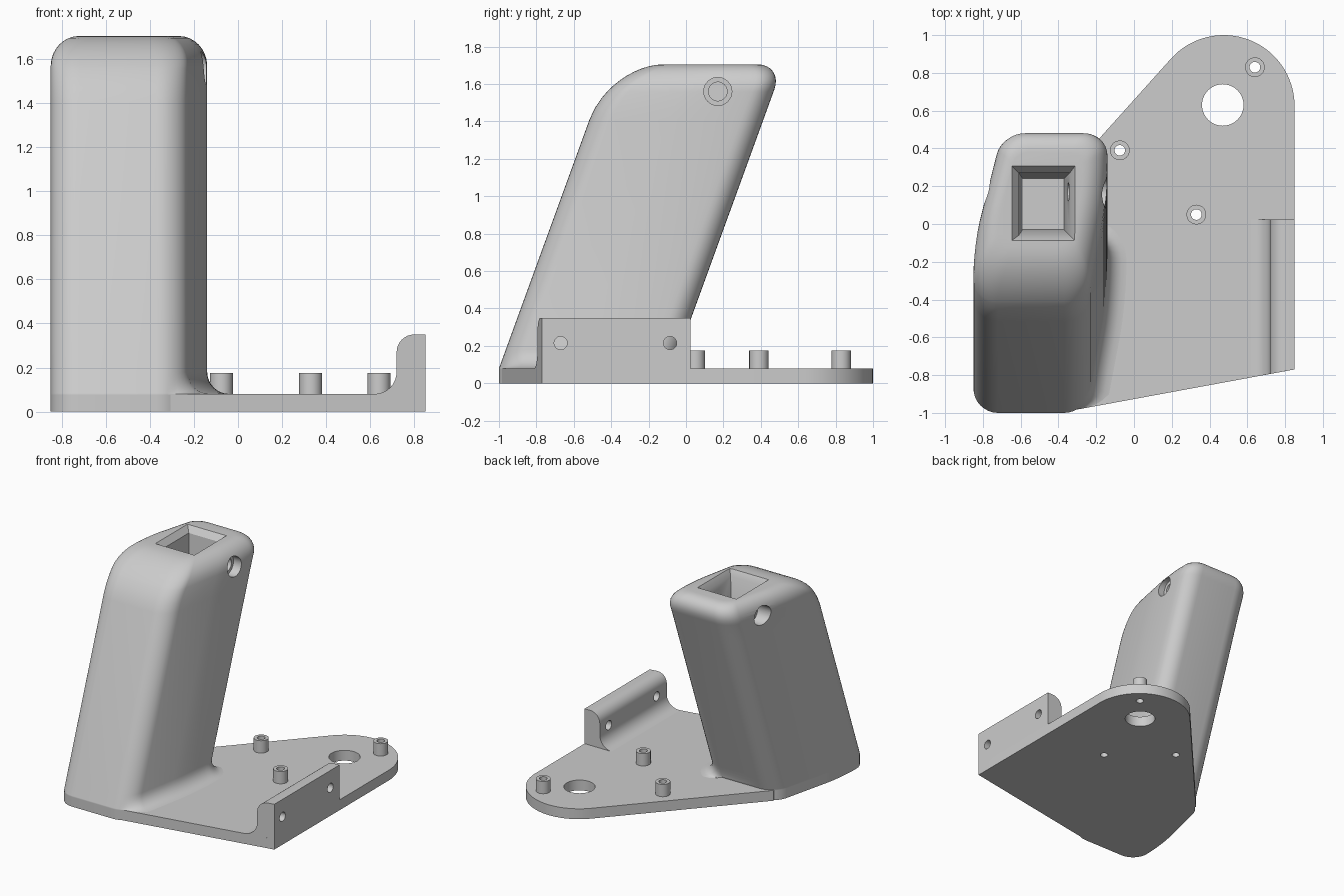
import bpy, bmesh, math
from mathutils import Vector

if "Cube" in bpy.data.objects:
    bpy.data.objects.remove(bpy.data.objects["Cube"])

COLOUR = (0.604, 0.604, 0.604, 1)
grey = bpy.data.materials.new("plain grey")
grey.use_nodes = True
grey.diffuse_color = COLOUR
grey.node_tree.nodes["Principled BSDF"].inputs["Base Color"].default_value = COLOUR

PLATE = 0.08
LEAN = math.tan(math.radians(20))


def loft(name, rings):
    """Solid through a stack of equal-length closed rings."""
    bm = bmesh.new()
    loops = [[bm.verts.new(p) for p in ring] for ring in rings]
    n = len(loops[0])
    for a, b in zip(loops, loops[1:]):
        for i in range(n):
            j = (i + 1) % n
            bm.faces.new((a[i], a[j], b[j], b[i]))
    bm.faces.new(loops[0][::-1])
    bm.faces.new(loops[-1])
    bmesh.ops.recalc_face_normals(bm, faces=bm.faces)
    mesh = bpy.data.meshes.new(name)
    bm.to_mesh(mesh)
    bm.free()
    obj = bpy.data.objects.new(name, mesh)
    obj.data.materials.append(grey)
    bpy.context.collection.objects.link(obj)
    return obj


def prism(name, outline, z0, z1):
    return loft(name, [[(x, y, z) for x, y in outline] for z in (z0, z1)])


def arc(cx, cy, r, a0, a1, steps):
    angles = [math.radians(a0 + (a1 - a0) * i / steps) for i in range(steps + 1)]
    return [(cx + r * math.cos(a), cy + r * math.sin(a)) for a in angles]


def circle(cx, cy, r):
    return arc(cx, cy, r, 0, 360, 40)[:-1]


def rod_x(y, z, r, x0, x1):
    return loft("cutter", [[(x, a, b) for a, b in circle(y, z, r)] for x in (x0, x1)])


def cut(obj, cutters):
    bpy.context.view_layer.objects.active = obj
    for cutter in cutters:
        cutter.hide_render = True
        mod = obj.modifiers.new("cut", 'BOOLEAN')
        mod.operation = 'DIFFERENCE'
        mod.solver = 'EXACT'
        mod.object = cutter
        bpy.ops.object.modifier_apply(modifier=mod.name)
        bpy.data.objects.remove(cutter)


def smooth(obj):
    bpy.ops.object.select_all(action='DESELECT')
    obj.select_set(True)
    bpy.context.view_layer.objects.active = obj
    bpy.ops.object.shade_smooth_by_angle(angle=math.radians(32))


def rounded(corners, steps=8):
    """Round each (x, y, tangent length) corner of a polygon."""
    pts = []
    for i, (x, y, t) in enumerate(corners):
        p = Vector((x, y))
        a = p + (Vector(corners[i - 1][:2]) - p).normalized() * t
        b = p + (Vector(corners[(i + 1) % len(corners)][:2]) - p).normalized() * t
        c, d = a.lerp(p, 0.55), b.lerp(p, 0.55)
        for k in range(steps + 1):
            u = k / steps
            v = 1 - u
            pts.append(a * v**3 + c * 3 * v * v * u + d * 3 * v * u * u + b * u**3)
    return pts


def clamp(v):
    return max(0.0, min(1.0, v))


# Leaning grip: horizontal sections sheared backward, rounded at the top
LEFT, RIGHT, FRONT, BACK, TOP = -0.85, -0.14, -1.0, -0.07, 1.705
section = rounded([(LEFT, FRONT, 0.13), (-0.25, FRONT, 0.12), (RIGHT, -0.4, 0.18),
                   (RIGHT, BACK, 0.12), (-0.70, BACK, 0.12), (LEFT, -0.7, 0.15)])


def inset(z, start, amount):
    u = clamp((z - start) / (TOP - start))
    return amount * (1 - math.sqrt(1 - u * u))


def grip_ring(z, foot=0.0):
    """Section at height z; foot widens the right side into a fillet."""
    side, front, back = inset(z, 1.57, 0.13), inset(z, 1.41, 0.29), inset(z, 1.57, 0.14)
    ring = []
    for i, p in enumerate(section):
        d = section[(i + 1) % len(section)] - section[i - 1]
        normal = Vector((d.y, -d.x)).normalized()
        q = p + normal * foot * clamp(2 * normal.x) * clamp((p.y + 0.98) / 0.1)
        x = q.x + side * (1 - 2 * (p.x - LEFT) / (RIGHT - LEFT))
        k = (p.y - FRONT) / (BACK - FRONT)
        y = q.y + front * (1 - k) - back * k + LEAN * max(0, z - PLATE)
        ring.append((x, y, z))
    return ring


def quarter(z0, z1, n):
    return [z0 + (z1 - z0) * math.sin(math.pi / 2 * i / n) for i in range(1, n + 1)]


rings = [grip_ring(0), grip_ring(PLATE - 0.005)]
for step in range(7):
    angle = math.pi / 2 * step / 6
    rings.append(grip_ring(PLATE + 0.1 * (1 - math.cos(angle)), 0.1 * (1 - math.sin(angle))))
rings += [grip_ring(z) for z in [1.41] + quarter(1.41, 1.57, 4) + quarter(1.57, TOP, 8)]
grip = loft("leaning_grip", rings)


# Tapered square socket and the screw holes in the grip sides
def rectangle(x0, x1, y0, y1, z):
    return [(x0, y0, z), (x1, y0, z), (x1, y1, z), (x0, y1, z)]


socket = loft("cutter", [rectangle(-0.59, -0.37, -0.03, 0.24, 1.25),
                         rectangle(-0.61, -0.34, -0.06, 0.27, 1.66),
                         rectangle(-0.65, -0.31, -0.09, 0.31, 1.71)])
cut(grip, [socket, rod_x(0.17, 1.56, 0.075, -0.21, 0.1),
           rod_x(0.17, 1.56, 0.05, -0.45, 0.12), rod_x(0.17, 1.56, 0.075, -1.1, -0.68)])
smooth(grip)

# Base plate with a round back end
outline = [(-0.5, -0.9), (-0.37, -0.995), (0.85, -0.77)]
outline += arc(0.475, 0.625, 0.375, 0, 138, 32) + [(-0.68, -0.1)]
plate = prism("base_plate", outline, 0, PLATE)
posts = [(0.64, 0.83), (-0.075, 0.39), (0.33, 0.05)]
cut(plate, [prism("cutter", circle(0.47, 0.63, 0.11), -0.1, 0.3)]
    + [prism("cutter", circle(x, y, 0.028), -0.1, 0.3) for x, y in posts])
smooth(plate)

# Hollow standoff posts
for i, (x, y) in enumerate(posts):
    post = prism(f"standoff_post_{i + 1}", circle(x, y, 0.052), PLATE - 0.01, 0.175)
    cut(post, [prism("cutter", circle(x, y, 0.028), -0.1, 0.3)])
    smooth(post)

# Side wall with a rounded top edge and a fillet at its foot
profile = [(0.85, PLATE - 0.02), (0.85, 0.35)] + arc(0.8, 0.27, 0.08, 90, 180, 8)
profile += arc(0.62, 0.18, 0.1, 0, -90, 8) + [(0.62, PLATE - 0.02)]
wall = loft("side_wall", [[(x, -0.77 + 0.184 * (x - 0.85), z) for x, z in profile],
                          [(x, 0.025, z) for x, z in profile]])
cut(wall, [rod_x(y, 0.215, 0.035, 0.5, 1) for y in (-0.67, -0.085)])
smooth(wall)
